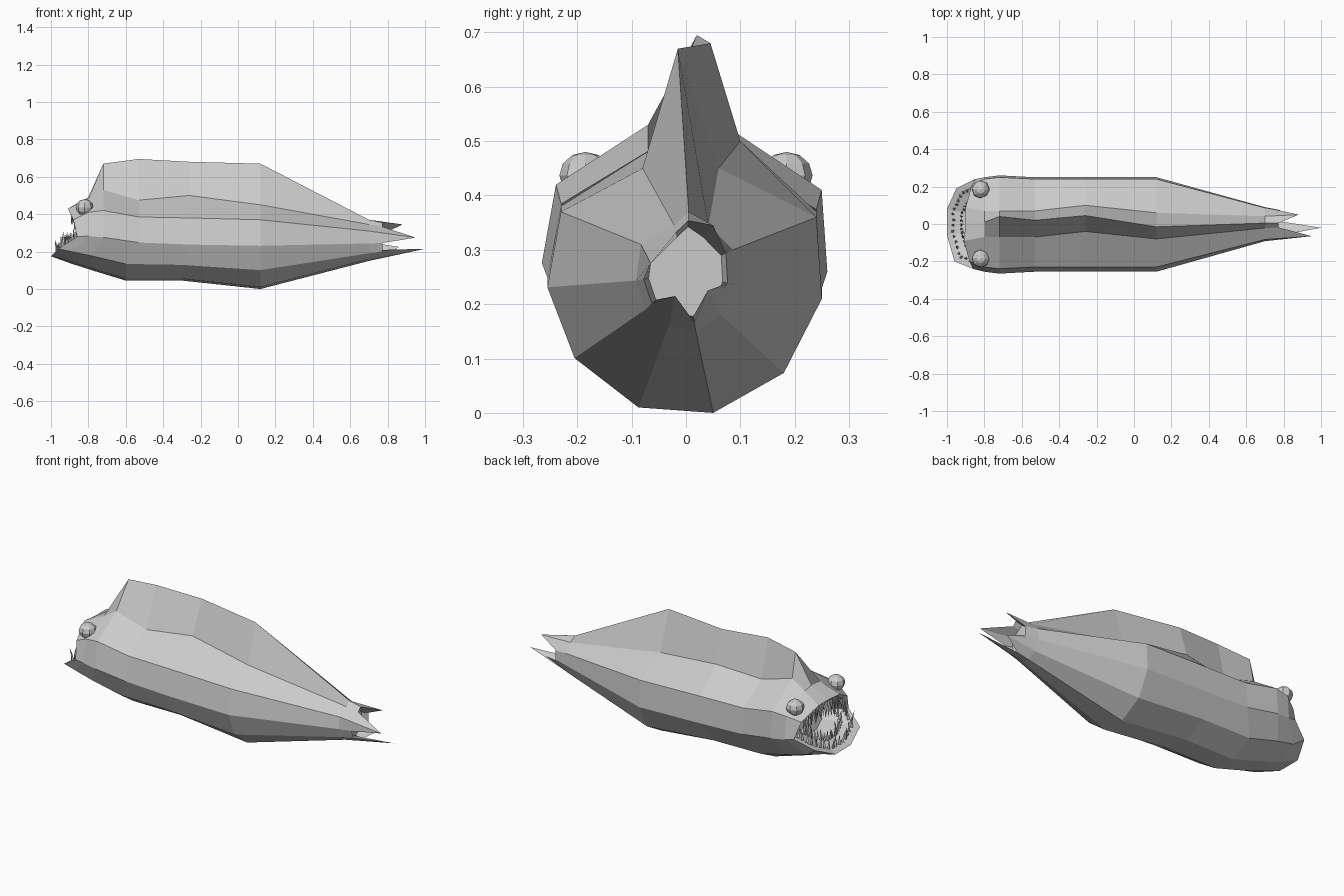
import bpy
import bmesh
import math
import random
from mathutils import Vector

default_cube = bpy.data.objects.get("Cube")
if default_cube:
    bpy.data.objects.remove(default_cube, do_unlink=True)

random.seed(4)


def make_material(name, colour):
    material = bpy.data.materials.new(name)
    material.use_nodes = True
    material.diffuse_color = colour
    material.node_tree.nodes["Principled BSDF"].inputs["Base Color"].default_value = colour
    return material


skin = make_material("pale_grey", (0.6, 0.6, 0.6, 1))


def finish(name, bm):
    """Turn a bmesh into a flat shaded object."""
    bmesh.ops.recalc_face_normals(bm, faces=bm.faces)
    mesh = bpy.data.meshes.new(name)
    bm.to_mesh(mesh)
    bm.free()
    mesh.materials.append(skin)
    obj = bpy.data.objects.new(name, mesh)
    bpy.context.collection.objects.link(obj)
    return obj


def section(x, lean, width, bottom, side, top, base_y, base_z, fin_y, fin_z):
    """Slightly uneven cross-section, from the fin crest around the left flank."""
    rise = side - bottom
    return [Vector(p) for p in (
        (x, fin_y, fin_z),
        (x, base_y + 0.07 * min(1, width * 5), base_z),
        (x, width * 0.96, top),
        (x, width, side),
        (x - lean, width * 0.72, bottom + rise * 0.35),
        (x - lean, width * 0.2, bottom),
        (x - lean, -width * 0.35, bottom + 0.01),
        (x - lean, -width * 0.82, bottom + rise * 0.48),
        (x, -width * 1.02, side + rise * 0.1),
        (x, -width * 0.92, top + 0.01),
        (x, base_y - 0.07 * min(1, width * 5), base_z))]


# Body sections from the brow to the tail root
body_rings = [
    section(-0.8, 0.09, 0.25, 0.135, 0.27, 0.4, 0, 0.48, 0.01, 0.49),
    section(-0.72, 0.06, 0.26, 0.1, 0.26, 0.41, 0, 0.53, 0.04, 0.67),
    section(-0.53, 0.07, 0.25, 0.045, 0.23, 0.375, 0, 0.475, 0.02, 0.695),
    section(-0.26, 0.04, 0.25, 0.045, 0.22, 0.37, 0.03, 0.5, 0.045, 0.68),
    section(0.12, 0, 0.25, 0, 0.21, 0.36, -0.01, 0.45, -0.015, 0.67),
    section(0.7, 0, 0.09, 0.15, 0.235, 0.3, 0.01, 0.345, 0.005, 0.37),
]

# Lip: the upper half overhangs, the jaw juts forward
lip = [Vector(p) for p in (
    (-0.9, 0, 0.43), (-0.9, 0.09, 0.43), (-0.87, 0.2, 0.37),
    (-0.85, 0.24, 0.28), (-0.95, 0.19, 0.225), (-1, 0.08, 0.175),
    (-1, -0.06, 0.175), (-0.96, -0.2, 0.215), (-0.86, -0.24, 0.28),
    (-0.88, -0.2, 0.37), (-0.91, -0.09, 0.43))]
mouth_middle = Vector((-0.9, 0, 0.29))


def inner(ring, middle, scale, depth):
    return [middle + (p - middle) * scale + Vector((depth, 0, 0)) for p in ring]


gum = inner(lip, mouth_middle, 0.9, 0.015)
throat = inner(lip, mouth_middle, 0.6, 0.16)

# Ragged tail: a few points of the last ring stretch into spikes
tail_root = body_rings[-1]
tail_middle = Vector((0.72, 0, 0.26))
tail_rim = inner(tail_root, tail_middle, 0.85, 0.07)
spikes = {
    1: (0.88, 0.05, 0.345),
    6: (1, -0.02, 0.215),
    9: (0.95, -0.065, 0.275),
    4: (0.86, 0.04, 0.225),
}
for index, tip in spikes.items():
    tail_rim[index] = Vector(tip)
tail_hollow = inner(tail_root, tail_middle, 0.75, 0.03)

# Body skin: bridge every ring to the next, then close throat and tail
bm = bmesh.new()
rings = [throat, gum, lip] + body_rings + [tail_rim, tail_hollow]
loops = [[bm.verts.new(p) for p in ring] for ring in rings]
for first, second in zip(loops, loops[1:]):
    count = len(first)
    for i in range(count):
        j = (i + 1) % count
        bm.faces.new((first[i], first[j], second[j], second[i]))
bm.faces.new(loops[0])
bm.faces.new(loops[-1])
finish("fish_body", bm)

# Eyes
for side, name in ((1, "left_eye"), (-1, "right_eye")):
    bm = bmesh.new()
    bmesh.ops.create_uvsphere(bm, u_segments=8, v_segments=6, radius=0.048)
    bmesh.ops.scale(bm, vec=(1, 1, 0.9), verts=bm.verts)
    bmesh.ops.translate(bm, vec=(-0.82, side * 0.185, 0.437), verts=bm.verts)
    finish(name, bm)


def add_tooth(bm, root, direction, length):
    """Thin three sided spike."""
    turn = direction.to_track_quat("Z", "Y").to_matrix().to_4x4()
    made = bmesh.ops.create_cone(bm, cap_ends=True, segments=3, radius1=0.009,
                                 radius2=0, depth=length)
    bmesh.ops.translate(bm, vec=(0, 0, length / 2), verts=made["verts"])
    bmesh.ops.transform(bm, matrix=turn, verts=made["verts"])
    bmesh.ops.translate(bm, vec=root, verts=made["verts"])


def tooth_row(name, start, stop, up, per_span):
    """Two staggered rows of teeth along part of the gum."""
    bm = bmesh.new()
    for i in range(start, stop):
        a, b = gum[i % len(gum)], gum[(i + 1) % len(gum)]
        for k in range(per_span):
            edge = a.lerp(b, (k + 0.5) / per_span)
            for inset in (0.05, 0.3):
                root = edge.lerp(mouth_middle + Vector((0.1, 0, 0)), inset)
                lean = Vector((random.uniform(-0.2, 0.2), random.uniform(-0.2, 0.2), up))
                add_tooth(bm, root, lean, random.uniform(0.05, 0.085))
    finish(name, bm)


tooth_row("lower_teeth", 3, 8, 1, 4)
tooth_row("upper_teeth", 9, 13, -1, 4)
